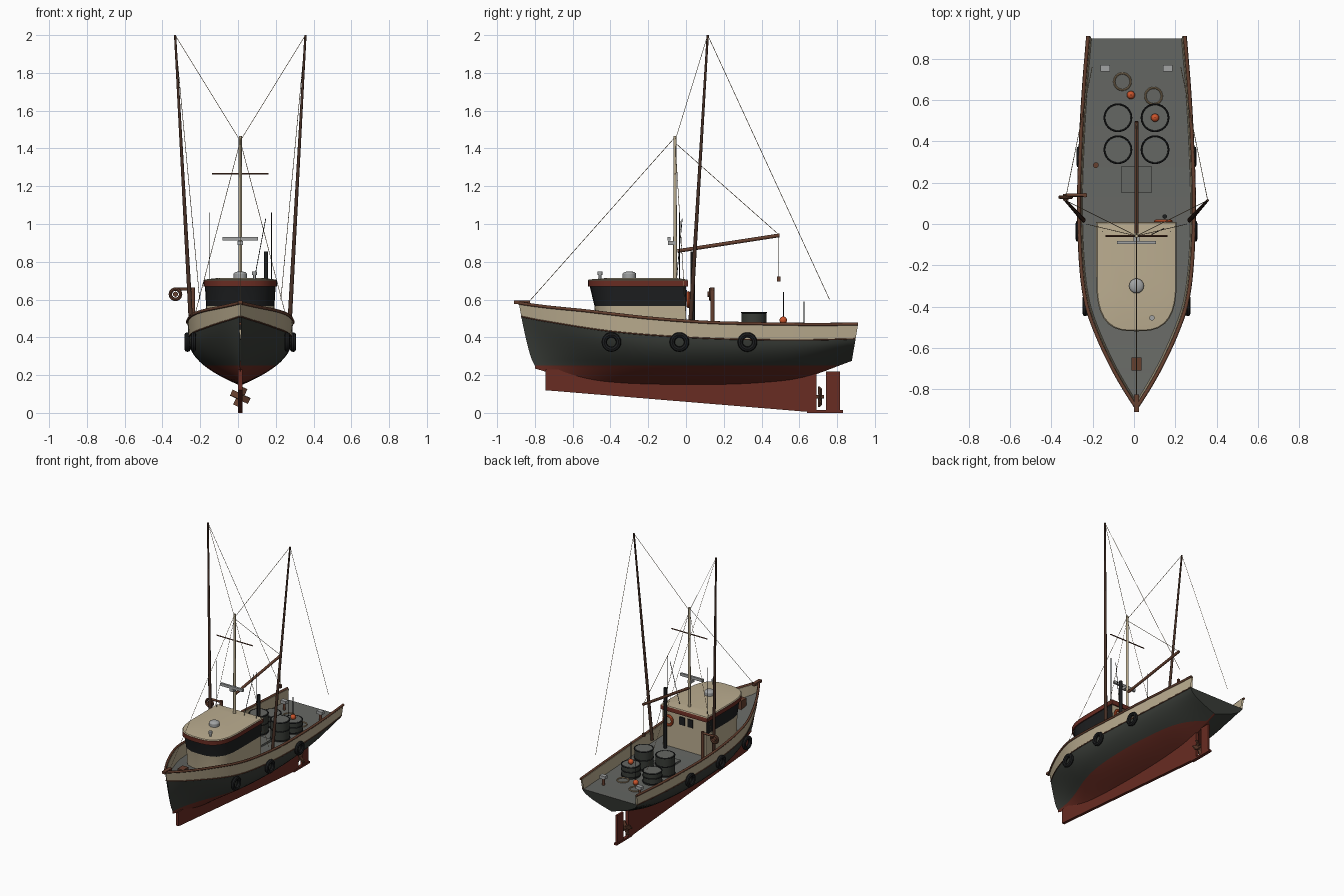
import bpy, bmesh, math
from mathutils import Vector, Matrix

if "Cube" in bpy.data.objects:
    bpy.data.objects.remove(bpy.data.objects["Cube"], do_unlink=True)

CX = 0.012  # hull centreline


def material(name, *rgb):
    m = bpy.data.materials.new(name)
    m.use_nodes = True
    m.diffuse_color = (*rgb, 1)
    m.node_tree.nodes["Principled BSDF"].inputs["Base Color"].default_value = (*rgb, 1)
    return m


cream = material("cream paint", .50, .42, .28)
dark = material("dark hull paint", .04, .045, .038)
red = material("red paint", .14, .025, .016)
wood = material("brown wood", .13, .05, .028)
timber = material("dark timber", .06, .028, .018)
black = material("black rubber and glass", .012, .013, .014)
grey = material("grey deck", .13, .135, .125)
metal = material("light metal", .36, .37, .37)
orange = material("orange", .6, .09, .025)
rope = material("tan rope", .36, .26, .15)


def finish(name, bm, *mats, merge=True):
    if merge:
        bmesh.ops.remove_doubles(bm, verts=bm.verts, dist=1e-5)
    bmesh.ops.recalc_face_normals(bm, faces=bm.faces)
    for f in bm.faces:
        f.smooth = True
    me = bpy.data.meshes.new(name)
    bm.to_mesh(me)
    bm.free()
    me.set_sharp_from_angle(angle=math.radians(35))
    for m in mats:
        me.materials.append(m)
    ob = bpy.data.objects.new(name, me)
    ob.location.x = CX
    bpy.context.collection.objects.link(ob)
    return ob


def loft(bm, rings, closed=False, loop=False):
    """Skin rings of points; returns faces as rows, ring by ring."""
    vs = [[bm.verts.new(p) for p in r] for r in rings]
    n = len(vs[0])
    pairs = list(zip(vs, vs[1:])) + ([(vs[-1], vs[0])] if loop else [])
    rows = [[bm.faces.new((a[k], a[(k + 1) % n], b[(k + 1) % n], b[k]))
             for k in range(n if closed else n - 1)] for a, b in pairs]
    return vs, rows


def rod(name, a, b, r, mat, r2=None, sides=12):
    a, b = Vector(a), Vector(b)
    d = b - a
    bm = bmesh.new()
    mx = Matrix.Translation((a + b) / 2) @ d.to_track_quat('Z', 'Y').to_matrix().to_4x4()
    bmesh.ops.create_cone(bm, cap_ends=True, segments=sides, radius1=r,
                          radius2=r if r2 is None else r2, depth=d.length, matrix=mx)
    return finish(name, bm, mat)


def box(name, centre, size, mat, rot=Matrix()):
    bm = bmesh.new()
    bmesh.ops.create_cube(bm, size=1, matrix=Matrix.Translation(centre) @ rot @ Matrix.Diagonal((*size, 1)))
    return finish(name, bm, mat)


def ball(name, centre, r, mat, squash=1):
    bm = bmesh.new()
    bmesh.ops.create_uvsphere(bm, u_segments=16, v_segments=10, radius=r,
                              matrix=Matrix.Translation(centre) @ Matrix.Diagonal((1, 1, squash, 1)))
    return finish(name, bm, mat)


def torus(name, centre, axis, R, r, mat):
    rot = Vector(axis).to_track_quat('Z', 'Y')
    bm = bmesh.new()
    turn = [i * math.tau / 24 for i in range(24)]
    rings = [[Vector(centre) + rot @ Vector(((R + r * math.cos(v)) * math.cos(u),
              (R + r * math.cos(v)) * math.sin(u), r * math.sin(v))) for v in turn[::3]] for u in turn]
    loft(bm, rings, closed=True, loop=True)
    return finish(name, bm, mat)


def plate(name, profile, half, mat):
    bm = bmesh.new()
    vs, _ = loft(bm, [[(x, y, z) for y, z in profile] for x in (-half, half)], closed=True)
    for ring in vs:
        bm.faces.new(ring)
    return finish(name, bm, mat)


def tube(name, pts, r, mat):
    cu = bpy.data.curves.new(name, 'CURVE')
    cu.dimensions, cu.bevel_depth, cu.bevel_resolution, cu.use_fill_caps = '3D', r, 1, True
    sp = cu.splines.new('POLY')
    sp.points.add(len(pts) - 1)
    for p, q in zip(sp.points, pts):
        p.co = (*q, 1)
    cu.materials.append(mat)
    ob = bpy.data.objects.new(name, cu)
    ob.location.x = CX
    bpy.context.collection.objects.link(ob)


# Hull lines: y, half breadth, rail height, deck height, keel height, section fullness
LINES = [(-.885, .004, .58, .51, .235, 1), (-.8, .06, .567, .492, .212, 1.15),
         (-.7, .118, .555, .475, .19, 1.3), (-.55, .19, .54, .45, .165, 1.6),
         (-.4, .243, .522, .43, .153, 1.9), (-.2, .27, .5, .412, .147, 2.2),
         (.1, .279, .478, .395, .145, 2.2), (.4, .27, .47, .387, .155, 2.1),
         (.65, .256, .467, .386, .185, 2), (.91, .235, .468, .392, .275, 1.8)]
WATER = .25


def lines_at(y):
    i = max(k for k in range(len(LINES) - 1) if LINES[k][0] <= y + 1e-9)
    p = [LINES[max(0, min(len(LINES) - 1, i + k))] for k in (-1, 0, 1, 2)]
    h = p[2][0] - p[1][0]
    t = (y - p[1][0]) / h
    out = []
    for c in range(1, 6):
        m0 = h * (p[2][c] - p[0][c]) / (p[2][0] - p[0][0])
        m1 = h * (p[3][c] - p[1][c]) / (p[3][0] - p[1][0])
        a, b = p[1][c], p[2][c]
        out.append(a + m0 * t + (3 * (b - a) - 2 * m0 - m1) * t * t + (2 * (a - b) + m0 + m1) * t ** 3)
    return out


def place(y, x, z):
    """Lean the stem forward and the transom aft with height."""
    stem = -.8 - .085 * max(0, (z - WATER) / .33) ** .7
    stern = .878 + (z - .275) * .17
    s = (y - LINES[0][0]) / (LINES[-1][0] - LINES[0][0])
    return (x, stem + (stern - stem) * s, z)


N = 48
stations = [LINES[0][0] + (LINES[-1][0] - LINES[0][0]) * i / N for i in range(N + 1)]
LOW, HIGH = 6, 7
hull_rings, deck_rings, sheer, joint = [], [], [], []
for y in stations:
    b, rail, deck, keel, full = lines_at(y)
    wl = max(WATER, keel + .002)
    zs = [keel + (wl - keel) * i / LOW for i in range(LOW)] + [wl + (deck - wl) * i / HIGH for i in range(HIGH + 1)]
    half = [(b * .98 * (1 - (1 - (z - keel) / (deck - keel)) ** full), z) for z in zs]
    hull_rings.append([place(y, -x, z) for x, z in half[:0:-1]] + [place(y, x, z) for x, z in half])
    deck_rings.append([place(y, s * b * .975, deck) for s in (-1, 0, 1)])
    sheer.append(place(y, b, rail))
    joint.append(place(y, b * .98, deck))

# Hull: red below the waterline, dark above, closed by the transom
bm = bmesh.new()
vs, rows = loft(bm, hull_rings)
mid = LOW + HIGH
for row in rows:
    for k, f in enumerate(row):
        f.material_index = 0 if max(abs(k - mid), abs(k + 1 - mid)) <= LOW else 1
bm.faces.new(vs[-1]).material_index = 1
finish("hull", bm, red, dark)
bm = bmesh.new()
loft(bm, deck_rings)
finish("deck", bm, grey)


def flip(pts, s):
    return [(s * x, y, z) for x, y, z in pts]


# Bulwarks, cap rails and rubbing strakes, open at the stern
for s, side in ((1, "left"), (-1, "right")):
    bm = bmesh.new()
    inner = [flip([(max(0, x - .012), y, z) for x, y, z in e], s) for e in (sheer, joint)]
    loft(bm, [flip(joint, s), flip(sheer, s), inner[0], inner[1]], loop=True)
    finish(side + "_bulwark", bm, cream)
    tube(side + "_cap_rail", flip([(x, y, z + .002) for x, y, z in sheer], s), .009, wood)
    tube(side + "_rubbing_strake", flip(joint, s), .004, wood)
    # Tyre fenders
    for y in (-.395, -.035, .325):
        torus(side + "_tyre_fender", (s * (lines_at(y)[0] + .004), y, .375), (1, 0, 0), .038, .014, black)
    # Outrigger poles and rigging
    top = (s * .345, .115, 2)
    rod(side + "_outrigger_pole", (s * .258, .02, .42), top, .012, timber, .006)
    for name, a, b in (("pole_stay", top, (0, -.058, 1.44)), ("stern_stay", top, (s * .215, .76, .6)),
                       ("shroud", (0, -.058, 1.44), (s * .245, 0, .5))):
        rod(side + "_" + name, a, b, .0015, rope, sides=4)
    rod(side + "_antenna", (s * .165, -.035, .7), (s * .165, -.035, 1.06), .002, black, sides=6)
    # Stern bollards
    rod(side + "_bollard_post", (s * .152, .755, .385), (s * .152, .755, .44), .01, wood)
    box(side + "_bollard_head", (s * .152, .755, .45), (.045, .032, .022), metal)

# Keel, rudder and propeller
plate("keel", [(-.745, .23), (-.745, .12), (.64, .006), (.69, .006), (.69, .22)], .011, red)
plate("rudder", [(.742, .01), (.815, .01), (.815, .22), (.742, .22)], .008, red)
plate("rudder_shoe", [(.64, 0), (.83, 0), (.83, .014), (.64, .014)], .012, red)
rod("propeller_shaft", (0, .68, .085), (0, .73, .085), .01, wood)
for k in range(4):
    spin = Matrix.Rotation(math.radians(25 + 90 * k), 4, 'Y')
    box("propeller_blade", Vector((0, .71, .085)) + spin @ Vector((0, 0, .03)), (.034, .008, .045), wood,
        spin @ Matrix.Rotation(.4, 4, 'Z'))


# Cabin outline: straight sides, rounded front, evenly spaced points
def outline(w, back, front, z, n=18):
    straight = -.25
    raw = [Vector((w, back, z))]
    for i in range(121):
        a = math.pi * i / 120
        c, s = math.cos(a), math.sin(a)
        raw.append(Vector((math.copysign(abs(c) ** .667, c) * w, straight + (front - straight) * abs(s) ** .667, z)))
    raw.append(Vector((-w, back, z)))
    run = [0]
    for p, q in zip(raw, raw[1:]):
        run.append(run[-1] + (q - p).length)
    pts = []
    for k in range(n + 1):
        d = run[-1] * k / n
        i = next((i for i in range(len(raw) - 1) if run[i + 1] >= d - 1e-9))
        pts.append(raw[i].lerp(raw[i + 1], (d - run[i]) / max(1e-9, run[i + 1] - run[i])))
    return pts


bm = bmesh.new()
_, rows = loft(bm, [outline(.18, 0, -.47, .39), outline(.181, 0, -.485, .567), outline(.187, 0, -.51, .672)], closed=True)
panes = rows[1][:-1]
bmesh.ops.inset_individual(bm, faces=panes, thickness=.007, depth=-.004)
for f in panes:
    f.material_index = 1
finish("cabin", bm, cream, black)
bm = bmesh.new()
vs, rows = loft(bm, [outline(.187, 0, -.51, .668, 36), outline(.195, .01, -.52, .668, 36), outline(.195, .01, -.52, .7, 36),
                     outline(.19, .006, -.515, .706, 36), outline(.12, -.05, -.42, .714, 36)], closed=True)
for f in rows[2] + rows[3] + [bm.faces.new(vs[-1])]:
    f.material_index = 1
finish("cabin_roof", bm, red, cream)
for x in (.02, -.05):
    box("rear_window", (x, .002, .62), (.045, .008, .06), black)
torus("life_ring", (.13, .012, .6), (0, 1, 0), .035, .01, orange)

# Roof fittings, mast, boom and exhaust
rod("radar_base", (0, -.3, .7), (0, -.3, .735), .036, metal, sides=20)
ball("radar_dome", (0, -.3, .735), .036, metal, .4)
rod("horn_stem", (.075, -.455, .7), (.075, -.455, .73), .007, metal)
rod("horn_cap", (.075, -.455, .73), (.075, -.455, .748), .013, metal)
rod("mast", (0, -.058, .4), (0, -.058, 1.465), .011, cream, .008)
rod("mast_crossbar", (-.15, -.058, 1.265), (.15, -.058, 1.265), .004, wood)
box("radar_scanner", (0, -.09, .922), (.19, .016, .02), metal)
box("radar_bracket", (0, -.075, .9), (.03, .04, .02), metal)
rod("boom", (0, -.045, .857), (0, .495, .94), .01, wood)
rod("topping_lift", (0, -.058, 1.43), (0, .49, .945), .0015, rope, sides=4)
rod("forestay", (0, -.058, 1.46), (0, -.83, .59), .0015, rope, sides=4)
rod("hoist_line", (0, .49, .94), (0, .49, .71), .0015, rope, sides=4)
box("hoist_block", (0, .49, .708), (.014, .018, .026), wood)
rod("whip_antenna", (.075, -.05, .71), (.135, -.02, 1.03), .002, black, sides=6)
rod("exhaust_pipe", (.137, .036, .39), (.137, .036, .855), .011, black)

# Bow fittings and hauling davit
box("bow_sprit", (0, -.868, .585), (.026, .084, .018), wood)
box("bow_bitt", (0, -.678, .5), (.048, .062, .07), wood)
rod("davit_post", (-.25, .14, .39), (-.25, .14, .665), .011, wood)
rod("davit_arm", (-.24, .14, .655), (-.345, .14, .655), .008, wood)
torus("hauler_wheel", (-.343, .13, .628), (0, 1, 0), .027, .009, wood)
rod("hauler_hub", (-.343, .115, .628), (-.343, .145, .628), .014, wood)

# Working deck: hatch, drums, buoys and rope
box("hatch", (0, .215, .397), (.145, .13, .018), grey)
rod("deck_bucket", (-.197, .285, .385), (-.197, .285, .415), .014, wood)
for x in (-.09, .09):
    for y, top in ((.36, .535), (.515, .475)):
        rod("drum", (x, y, .385), (x, y, top - .004), .066, dark, sides=24)
        rod("drum_lid", (x, y, top - .006), (x, y, top - .001), .06, grey, sides=24)
        for z in (.395, (.395 + top) / 2, top - .004):
            torus("drum_hoop", (x, y, z), (0, 0, 1), .066, .004, black)
for x, y, z, tip in ((.09, .515, .49, .64), (-.027, .625, .405, .59)):
    ball("buoy", (x, y, z), .02, orange)
    rod("buoy_staff", (x, y, z), (x, y, tip), .0025, black, sides=6)
for x, y in ((-.068, .69), (.083, .62)):
    torus("rope_coil", (x, y, .392), (0, 0, 1), .04, .005, rope)
